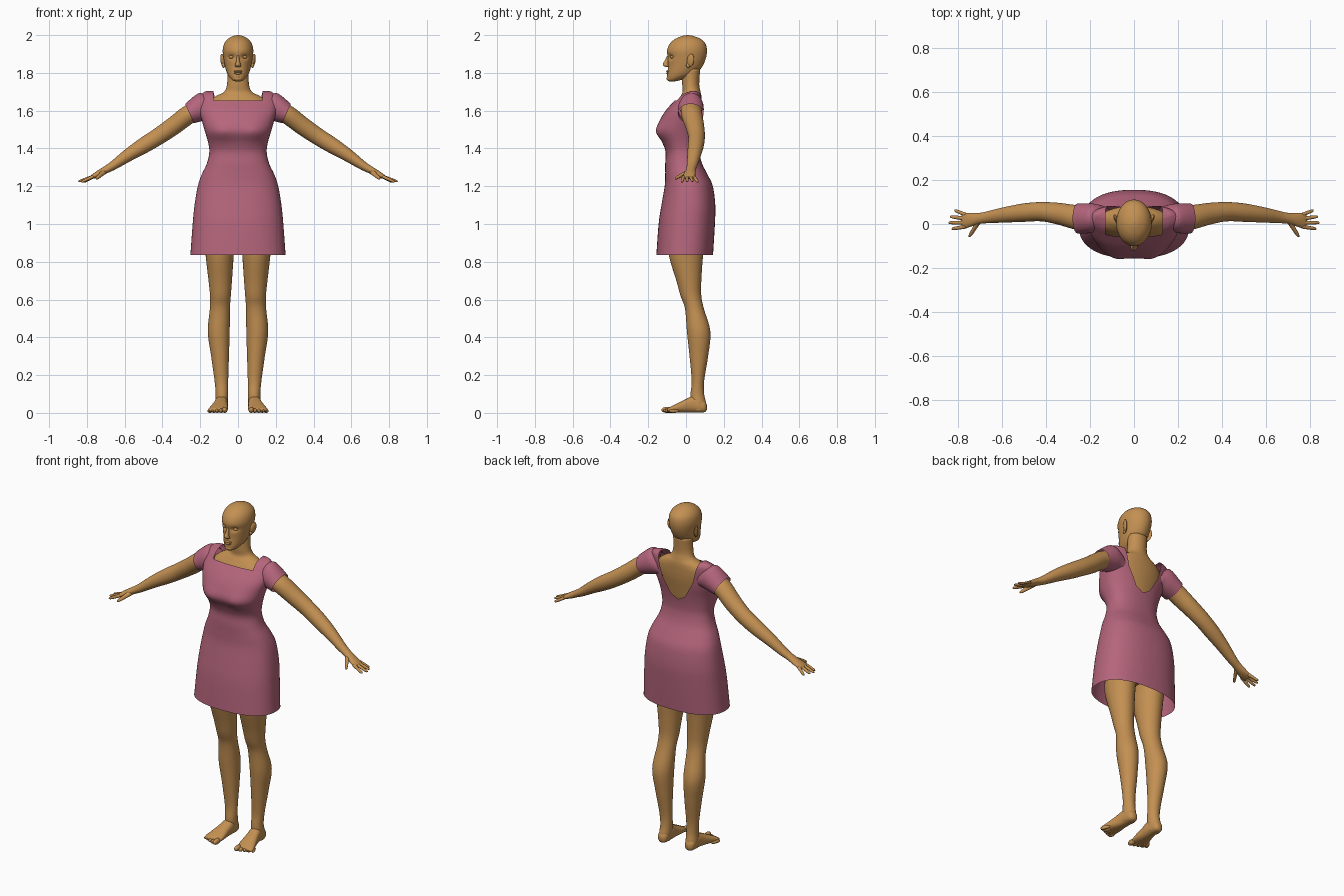
import bpy, bmesh, math
from mathutils import Vector, Matrix

X, Y, Z = Vector((1, 0, 0)), Vector((0, 1, 0)), Vector((0, 0, 1))
ARM_UP = Vector((.576, 0, .817))


def material(name, color):
    m = bpy.data.materials.new(name)
    m.diffuse_color = color
    return m


SKIN = material("skin", (.55, .28, .085, 1))
CLOTH = material("cloth", (.46, .13, .2, 1))


def finish(bm, name, mat, mirror):
    bmesh.ops.recalc_face_normals(bm, faces=bm.faces)
    for f in bm.faces:
        f.smooth = True
    me = bpy.data.meshes.new(name)
    bm.to_mesh(me)
    bm.free()
    me.materials.append(mat)
    ob = bpy.data.objects.new(name, me)
    bpy.context.collection.objects.link(ob)
    if mirror:
        ob.modifiers.new("mirror", 'MIRROR').use_mirror_merge = False
    return ob


def spline(rows, steps):
    """Catmull-Rom interpolation of number rows."""
    out = []
    for i in range(len(rows) - 1):
        p = [rows[max(i - 1, 0)], rows[i], rows[i + 1], rows[min(i + 2, len(rows) - 1)]]
        for s in range(steps):
            t = s / steps
            out.append([.5 * (2 * b + (c - a) * t + (2 * a - 5 * b + 4 * c - d) * t * t
                              + (3 * b - a - 3 * c + d) * t ** 3) for a, b, c, d in zip(*p)])
    return out + [list(rows[-1])]


def loft(rows, side, up, n=32, steps=5, power=2.0, start=True, end=True):
    """Skin of superellipse rings; row = x, y, z, radius along side, radius along up."""
    bm = bmesh.new()
    rings = []
    for x, y, z, ra, rb in spline(rows, steps):
        ring = []
        for k in range(n):
            a = 2 * math.pi * k / n
            c, s = math.cos(a), math.sin(a)
            c = math.copysign(abs(c) ** (2 / power), c)
            s = math.copysign(abs(s) ** (2 / power), s)
            ring.append(bm.verts.new(Vector((x, y, z)) + side * (ra * c) + up * (rb * s)))
        rings.append(ring)
    for r, q in zip(rings, rings[1:]):
        for k in range(n):
            bm.faces.new((r[k], r[(k + 1) % n], q[(k + 1) % n], q[k]))
    if start:
        bm.faces.new(rings[0][::-1])
    if end:
        bm.faces.new(rings[-1])
    return bm


def upright(rows):
    """z, half width, front y, back y -> loft rows."""
    return [(0, (f + b) / 2, z, w, (b - f) / 2) for z, w, f, b in rows]


def ball(name, loc, scale, mirror=False, rot=(0, 0, 0)):
    bm = bmesh.new()
    m = Matrix.Translation(loc)
    for ang, ax in zip(rot, 'XYZ'):
        m = m @ Matrix.Rotation(ang, 4, ax)
    bmesh.ops.create_uvsphere(bm, u_segments=20, v_segments=12, radius=1,
                              matrix=m @ Matrix.Diagonal((*scale, 1)))
    return finish(bm, name, SKIN, mirror)


# Torso and neck
finish(loft(upright([
    (.92, .12, -.06, .09), (1.05, .18, -.085, .13), (1.2, .18, -.085, .11),
    (1.38, .135, -.085, .055), (1.48, .15, -.09, .065), (1.58, .17, -.075, .08),
    (1.64, .16, -.05, .083), (1.675, .12, -.03, .082), (1.70, .074, -.018, .077),
    (1.74, .058, -.02, .07), (1.82, .056, -.02, .075)]), X, Y), "torso", SKIN, False)

# Dress body
dress = loft(upright([
    (.835, .252, -.157, .143), (1.0, .24, -.145, .153), (1.1, .23, -.13, .155),
    (1.2, .213, -.113, .142), (1.26, .193, -.11, .115), (1.32, .165, -.11, .085),
    (1.38, .152, -.108, .07), (1.43, .158, -.125, .07), (1.49, .175, -.155, .078),
    (1.55, .192, -.138, .088), (1.60, .205, -.108, .091), (1.65, .207, -.064, .092),
    (1.68, .2, -.035, .088), (1.695, .185, -.01, .078), (1.703, .17, .02, .06)]),
    X, Y, n=64, power=2.35, start=False)
for v in dress.verts:  # soft bust shape
    if v.co.y < 0:
        for s in (-1, 1):
            v.co.y -= .012 * math.exp(-((v.co.x - s * .09) / .05) ** 2
                                      - ((v.co.z - 1.49) / .05) ** 2)

# Neckline: square in front, deep scoop at the back
scoop = [(0, 1.46), (.045, 1.485), (.1, 1.58), (.135, 1.72)]


def cut(co, no):
    bmesh.ops.bisect_plane(dress, geom=dress.verts[:] + dress.edges[:] + dress.faces[:],
                           plane_co=co, plane_no=no, dist=1e-6)


def scoop_z(x):
    return max(z0 + (x - x0) * (z1 - z0) / (x1 - x0)
               for (x0, z0), (x1, z1) in zip(scoop, scoop[1:]))


cut((0, 0, 1.655), Z)
for s in (-1, 1):
    cut((s * .13, 0, 0), X)
    for (x0, z0), (x1, z1) in zip(scoop, scoop[1:]):
        cut((s * x0, 0, z0), (s * (z1 - z0), 0, x0 - x1))
gone = []
for f in dress.faces:
    c = f.calc_center_median()
    low = 1.655 if c.y < .02 else scoop_z(abs(c.x))
    if abs(c.x) < .13 and c.z > low:
        gone.append(f)
bmesh.ops.delete(dress, geom=gone, context='FACES')
finish(dress, "dress", CLOTH, False)

# Sleeves
finish(loft([(.13, .028, 1.615, .05, .07), (.17, .028, 1.625, .062, .075),
             (.205, .026, 1.612, .068, .07), (.257, .025, 1.585, .068, .056)],
            Y, Vector((.41, 0, .91)), start=False, end=False), "sleeve", CLOTH, True)

# Arms with palms
finish(loft([(.18, .028, 1.62, .055, .05), (.26, .03, 1.58, .056, .05),
             (.34, .046, 1.52, .05, .048), (.42, .056, 1.465, .044, .045),
             (.50, .052, 1.415, .042, .042), (.58, .043, 1.365, .036, .034),
             (.66, .032, 1.31, .028, .024), (.70, .026, 1.287, .025, .02),
             (.74, .02, 1.265, .031, .017), (.772, .015, 1.249, .035, .011),
             (.784, .015, 1.243, .03, .006)], Y, ARM_UP), "arm", SKIN, True)

# Fingers and thumb
for i, tip in enumerate((.83, .845, .838, .817)):
    a = Vector((.765, -.012 + .018 * i, 1.252))
    b = Vector((tip, -.022 + .028 * i, 1.222 + .002 * (i % 3)))
    finish(loft([(*a.lerp(b, t), r, r) for t, r in
                 ((0, .009), (.5, .0085), (.9, .0065), (1, .002))],
                Y, ARM_UP, n=12, steps=3), f"finger_{i + 1}", SKIN, True)
a, b = Vector((.71, .008, 1.275)), Vector((.75, -.059, 1.24))
finish(loft([(*a.lerp(b, t), r, r) for t, r in
             ((0, .014), (.5, .011), (.9, .008), (1, .002))],
            X, Z, n=12, steps=3), "thumb", SKIN, True)

# Legs
finish(loft([(.09, .02, 1.0, .088, .10), (.097, .005, .9, .08, .095),
             (.097, 0, .83, .074, .09), (.094, .015, .7, .062, .066),
             (.093, .026, .62, .055, .055), (.096, .045, .55, .053, .05),
             (.102, .067, .43, .058, .062), (.095, .068, .3, .047, .049),
             (.088, .063, .17, .036, .033), (.085, .06, .1, .033, .036),
             (.087, .065, .05, .033, .041), (.088, .065, .012, .028, .036)],
            X, Y), "leg", SKIN, True)

# Feet and toes
finish(loft([(.088, .11, .03, .012, .014), (.088, .095, .034, .028, .031),
             (.088, .04, .045, .034, .043), (.093, 0, .037, .038, .036),
             (.1, -.05, .025, .047, .024), (.106, -.08, .018, .05, .016),
             (.108, -.097, .015, .044, .01)], X, Z, power=2.4), "foot", SKIN, True)
for i in range(5):
    r = (.016, .012, .0115, .011, .01)[i]
    ball(f"toe_{i + 1}", (.07 + .0195 * i, -.1 + .009 * i, r), (r * .9, .03, r), True,
         (0, 0, .1 * i))

# Head with eye sockets
head = loft(upright([
    (1.755, .015, -.09, -.06), (1.764, .033, -.099, -.02), (1.785, .051, -.1, .035),
    (1.81, .062, -.097, .068), (1.84, .07, -.095, .09), (1.88, .077, -.097, .106),
    (1.92, .081, -.1, .111), (1.955, .073, -.085, .103), (1.98, .053, -.057, .077),
    (1.995, .026, -.022, .04), (2.0, .003, .005, .012)]), X, Y, n=64, steps=7)
for v in head.verts:
    if v.co.y < -.03:
        for s in (-1, 1):
            v.co.y += .013 * math.exp(-((v.co.x - s * .034) / .018) ** 2
                                      - ((v.co.z - 1.884) / .013) ** 2)
finish(head, "head", SKIN, False)

# Face details and ears
finish(loft([(0, -.09, 1.893, .006, .008), (0, -.099, 1.87, .008, .011),
             (0, -.107, 1.848, .013, .015), (0, -.103, 1.836, .017, .014),
             (0, -.096, 1.831, .012, .008)], X, Y, n=20), "nose", SKIN, False)
ball("eye", (.034, -.071, 1.884), (.015, .013, .009), True)
ball("upper_lip", (0, -.094, 1.808), (.024, .011, .006))
ball("lower_lip", (0, -.094, 1.798), (.02, .011, .007))
ball("chin", (0, -.088, 1.77), (.022, .015, .013))
ball("ear", (.082, .024, 1.866), (.009, .02, .035), True, (-.15, .15, -.35))
ball("ear_lobe", (.076, .012, 1.84), (.008, .011, .014), True)
